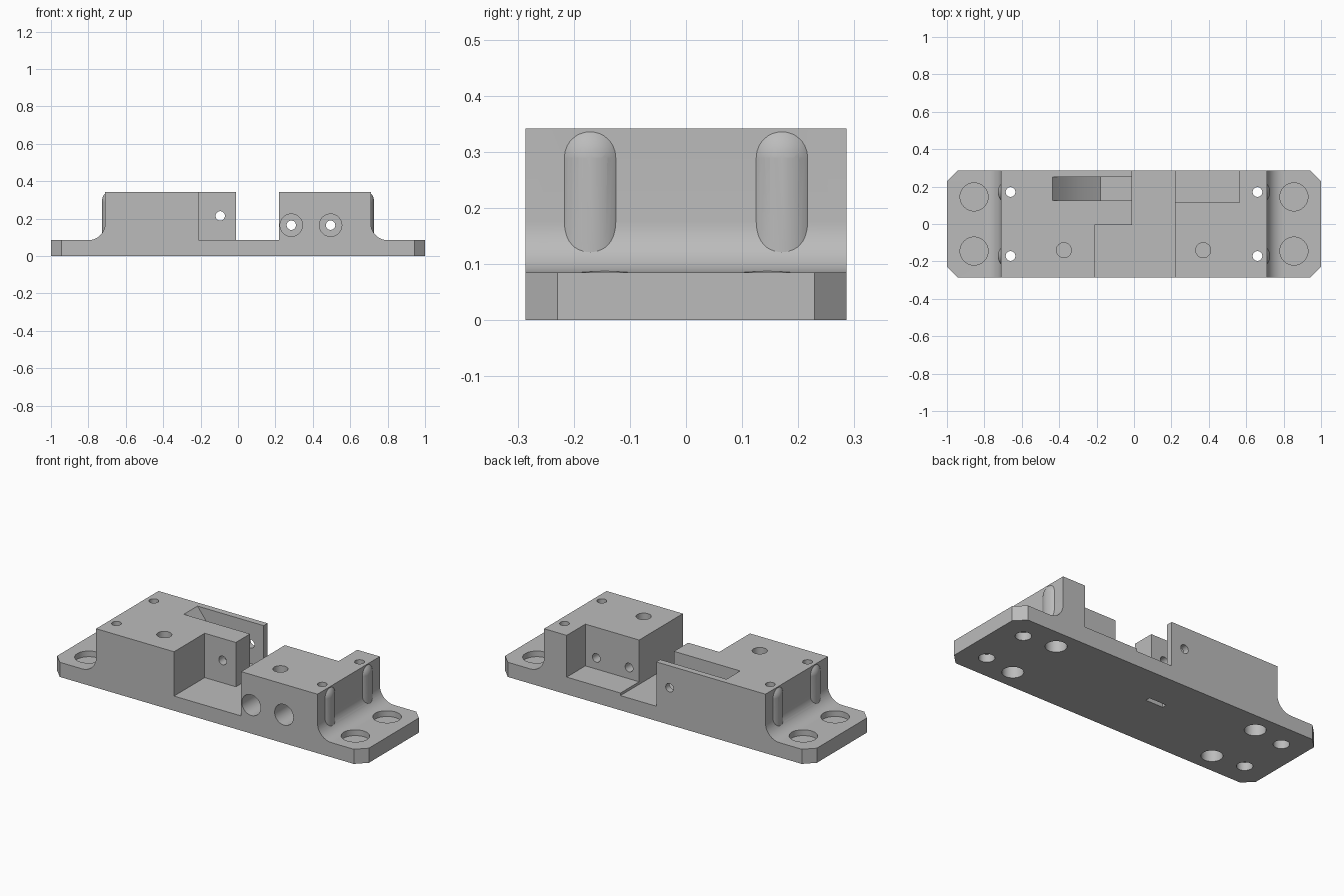
import bpy
import math
from mathutils import Matrix, Vector

cube = bpy.data.objects.get("Cube")
if cube:
    bpy.data.objects.remove(cube, do_unlink=True)

import bmesh

HALF_Y, BASE_Z, TOP_Z = 0.286, 0.085, 0.342
FLOOR_Z = 0.1

# One grey material
grey = bpy.data.materials.new("plain grey")
grey.use_nodes = True
colour = (0.5, 0.5, 0.5, 1)
grey.diffuse_color = colour
grey.node_tree.nodes["Principled BSDF"].inputs["Base Color"].default_value = colour


def add_object(name, bm):
    bmesh.ops.recalc_face_normals(bm, faces=bm.faces)
    mesh = bpy.data.meshes.new(name)
    bm.to_mesh(mesh)
    bm.free()
    mesh.materials.append(grey)
    obj = bpy.data.objects.new(name, mesh)
    bpy.context.collection.objects.link(obj)
    return obj


def prism(name, points, direction):
    """Extrude a closed outline of 3D points."""
    bm = bmesh.new()
    face = bm.faces.new([bm.verts.new(p) for p in points])
    new = bmesh.ops.extrude_face_region(bm, geom=[face])["geom"]
    verts = [g for g in new if isinstance(g, bmesh.types.BMVert)]
    bmesh.ops.translate(bm, verts=verts, vec=Vector(direction))
    return add_object(name, bm)


def box(name, x, y, z):
    outline = [(x[0], y[0], z[0]), (x[1], y[0], z[0]), (x[1], y[1], z[0]), (x[0], y[1], z[0])]
    return prism(name, outline, (0, 0, z[1] - z[0]))


def rod(name, start, end, radius):
    """Cylinder between two points."""
    start, end = Vector(start), Vector(end)
    axis = end - start
    turn = axis.to_track_quat("Z", "Y").to_matrix().to_4x4()
    bm = bmesh.new()
    bmesh.ops.create_cone(bm, cap_ends=True, segments=40, radius1=radius, radius2=radius,
                          depth=axis.length, matrix=Matrix.Translation((start + end) / 2) @ turn)
    return add_object(name, bm)


def combine(target, tool, operation):
    """Apply a boolean and remove the tool."""
    mod = target.modifiers.new(operation, "BOOLEAN")
    mod.operation, mod.object, mod.solver = operation, tool, "EXACT"
    graph = bpy.context.evaluated_depsgraph_get()
    result = bpy.data.meshes.new_from_object(target.evaluated_get(graph))
    target.modifiers.clear()
    target.data = result
    bpy.data.objects.remove(tool, do_unlink=True)


def cut(tool):
    combine(body, tool, "DIFFERENCE")


# Side profile with filleted feet, drawn for one end and mirrored
R, WALL = 0.09, 0.71
half = [(1, 0), (1, BASE_Z)]
for i in range(13):
    a = math.radians(270 - 90 * i / 12)
    half.append((WALL + R + R * math.cos(a), BASE_Z + R + R * math.sin(a)))
half.append((WALL, TOP_Z))
profile = half + [(-x, z) for x, z in reversed(half)]
body = prism("mount_body", [(x, -HALF_Y, z) for x, z in profile], (0, 2 * HALF_Y, 0))

# Rounded ribs on the end walls
ENDS = [(sx, sy) for sx in (-1, 1) for sy in (-1, 1)]
for sx, sy in ENDS:
    x, y = sx * 0.66, sy * 0.171
    combine(body, rod("rib", (x, y, 0.02), (x, y, 0.29), 0.068), "UNION")
    bm = bmesh.new()
    bmesh.ops.create_uvsphere(bm, u_segments=40, v_segments=20, radius=0.068,
                              matrix=Matrix.Translation((x, y, 0.29)))
    combine(body, add_object("rib_dome", bm), "UNION")

# Plan outline with chamfered corners trims everything
C = 0.057
plan = [(1 - C, -HALF_Y), (1, C - HALF_Y), (1, HALF_Y - C), (1 - C, HALF_Y)]
plan += [(-x, y) for x, y in reversed(plan)]
combine(body, prism("plan_trim", [(x, y, 0) for x, y in plan], (0, 0, TOP_Z)), "INTERSECT")

# Centre channel, front pocket and rear pocket
channel = [(-0.21, -0.4), (0.22, -0.4), (0.22, 0.4), (-0.01, 0.4), (-0.01, -0.005), (-0.21, -0.005)]
cut(prism("channel", [(x, y, BASE_Z) for x, y in channel], (0, 0, 0.5)))
cut(box("rear_pocket", (0.15, 0.565), (0.115, 0.4), (FLOOR_Z, 0.5)))

# Ramped slot
ramp = [(-0.435, 0.5), (-0.435, TOP_Z), (-0.375, 0.265), (-0.285, 0.175), (-0.18, FLOOR_Z),
        (0.05, FLOOR_Z), (0.05, 0.5)]
cut(prism("ramp_slot", [(x, 0.125, z) for x, z in ramp], (0, 0.125, 0)))

# Flange screw holes and vertical bores
for sx, sy in ENDS:
    x, y = sx * 0.855, sy * 0.145
    cut(rod("flange_counterbore", (x, y, 0.052), (x, y, 0.3), 0.075))
    cut(rod("flange_hole", (x, y, -0.1), (x, y, 0.046), 0.042))
    x, y = sx * 0.66, sy * 0.171
    cut(rod("vertical_bore", (x, y, -0.1), (x, y, 0.26), 0.056))
    cut(rod("vertical_hole", (x, y, 0.2), (x, y, 0.5), 0.026))

# Round recesses in the top
for x in (-0.375, 0.37):
    cut(rod("top_recess", (x, -0.14, TOP_Z - 0.05), (x, -0.14, 0.5), 0.04))

# Counterbored cross holes in the front
for x in (0.285, 0.495):
    cut(rod("front_counterbore", (x, -0.4, 0.165), (x, 0.03, 0.165), 0.06))
    cut(rod("front_hole", (x, -0.1, 0.165), (x, 0.2, 0.165), 0.025))

# Cross hole and nut slot in the block beside the channel
cut(rod("cross_hole", (-0.095, -0.1, 0.215), (-0.095, 0.4, 0.215), 0.025))
cut(box("nut_slot", (-0.15, -0.04), (0.047, 0.075), (-0.1, 0.27)))

# Smooth round walls, sharp corners
bpy.ops.object.select_all(action="DESELECT")
body.select_set(True)
bpy.context.view_layer.objects.active = body
bpy.ops.object.shade_smooth_by_angle(angle=math.radians(25))
